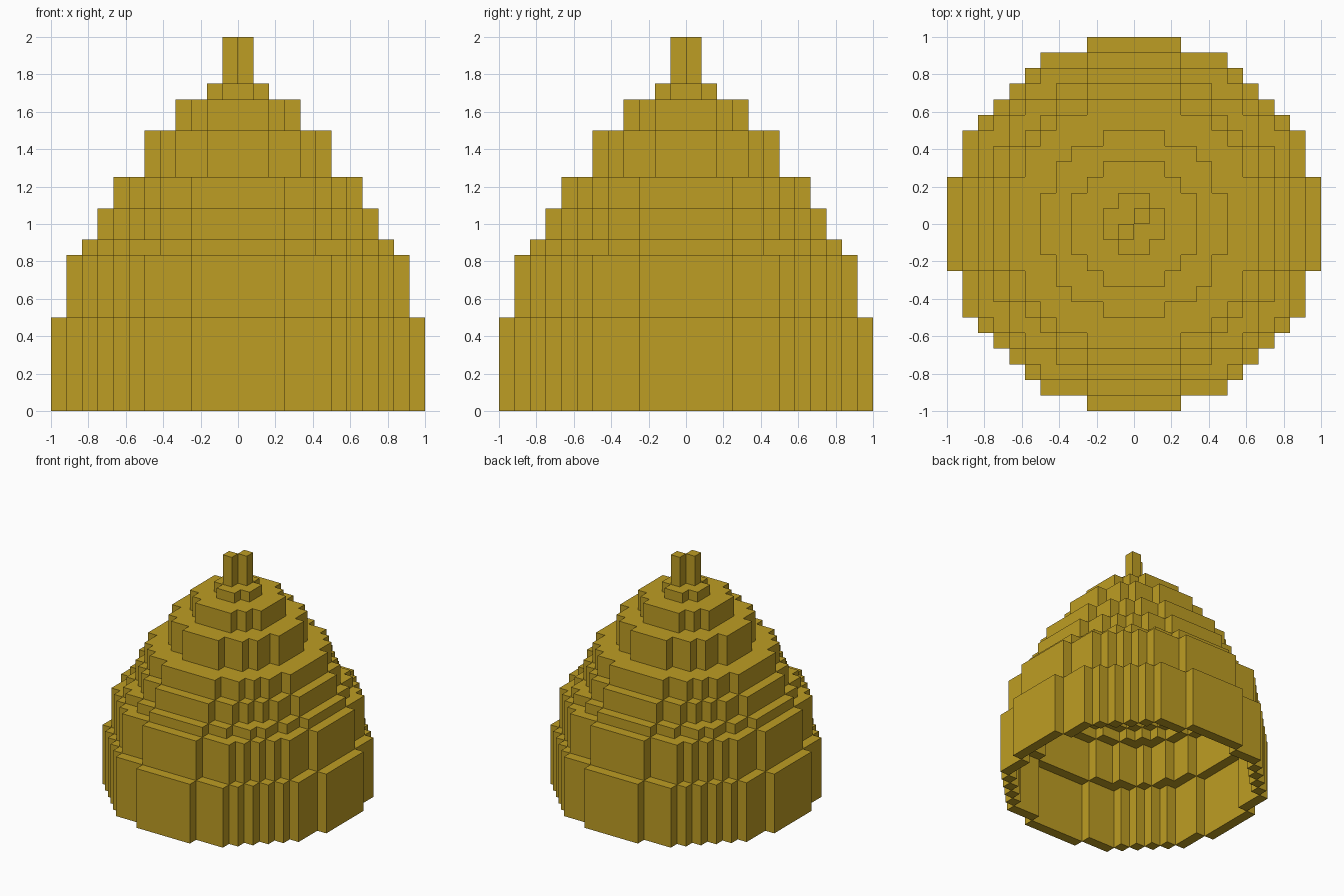
import bpy, bmesh

cube = bpy.data.objects.get("Cube")
if cube:
    bpy.data.objects.remove(cube, do_unlink=True)

U = 1 / 12  # size of one block

# Single gold colour
gold = bpy.data.materials.new("gold")
gold.use_nodes = True
GOLD = (0.515, 0.337, 0.017, 1)
gold.diffuse_color = GOLD
gold.node_tree.nodes["Principled BSDF"].inputs["Base Color"].default_value = GOLD


def disc(r):
    """Grid cells whose centres lie inside a circle of radius r blocks."""
    span = range(-r, r)
    return {(i, j) for i in span for j in span
            if (i + 0.5) ** 2 + (j + 0.5) ** 2 < r * r}


def blocks(name, cells, z0, z1):
    """Extrude a set of grid cells from z0 to z1, without inner walls."""
    bm = bmesh.new()

    def quad(*pts):
        bm.faces.new([bm.verts.new((x * U, y * U, z * U)) for x, y, z in pts])

    for i, j in sorted(cells):
        corners = [(i, j), (i + 1, j), (i + 1, j + 1), (i, j + 1)]
        sides = [(i, j - 1), (i + 1, j), (i, j + 1), (i - 1, j)]
        quad(*[(x, y, z1) for x, y in corners])
        quad(*[(x, y, z0) for x, y in reversed(corners)])
        for k, neighbour in enumerate(sides):
            if neighbour not in cells:
                a, b = corners[k], corners[(k + 1) % 4]
                quad((*a, z0), (*b, z0), (*b, z1), (*a, z1))
    bmesh.ops.remove_doubles(bm, verts=bm.verts, dist=U * 0.01)
    mesh = bpy.data.meshes.new(name)
    bm.to_mesh(mesh)
    bm.free()
    mesh.materials.append(gold)
    obj = bpy.data.objects.new(name, mesh)
    bpy.context.collection.objects.link(obj)


# Hollow stepped rings: outer radius, inner radius, bottom, top (in blocks)
tiers = [(12, 11, 0, 6), (11, 10, 6, 10), (10, 9, 10, 11), (9, 8, 11, 13),
         (8, 6, 13, 15), (6, 4, 15, 18), (4, 2, 18, 20), (2, 0, 20, 21)]
for n, (outer, inner, z0, z1) in enumerate(tiers, 1):
    blocks(f"dome_tier_{n}", disc(outer) - disc(inner), z0, z1)

# Two diagonal posts at the top
blocks("spire", {(0, 0), (-1, -1)}, 21, 24)
